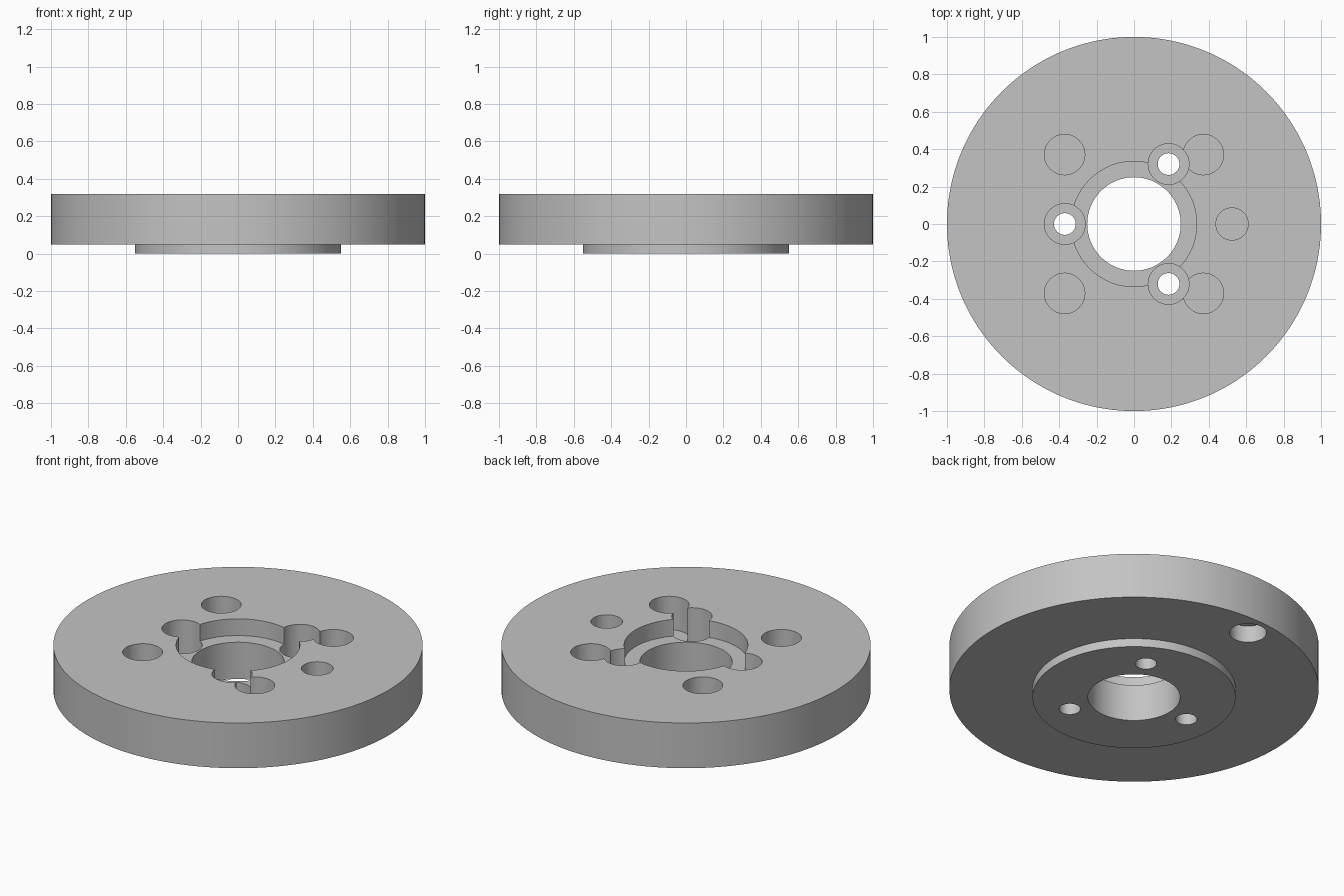
import bpy
import bmesh
from math import cos, sin, pi, radians
from mathutils import Vector

cube = bpy.data.objects.get("Cube")
if cube:
    bpy.data.objects.remove(cube, do_unlink=True)

TOP = 0.32
BELOW, ABOVE = -0.1, 0.5

grey = bpy.data.materials.new("plain_grey")
grey.use_nodes = True
colour = (0.55, 0.55, 0.55, 1)
grey.diffuse_color = colour
grey.node_tree.nodes["Principled BSDF"].inputs["Base Color"].default_value = colour


def lathe(name, profile, steps=160):
    """Spin a closed (radius, z) profile into a solid ring."""
    bm = bmesh.new()
    rings = [[bm.verts.new((r * cos(2 * pi * i / steps), r * sin(2 * pi * i / steps), z))
              for r, z in profile] for i in range(steps)]
    n = len(profile)
    for i in range(steps):
        a, b = rings[i], rings[(i + 1) % steps]
        for j in range(n):
            k = (j + 1) % n
            bm.faces.new((a[j], b[j], b[k], a[k]))
    bmesh.ops.recalc_face_normals(bm, faces=bm.faces)
    mesh = bpy.data.meshes.new(name)
    bm.to_mesh(mesh)
    bm.free()
    obj = bpy.data.objects.new(name, mesh)
    bpy.context.collection.objects.link(obj)
    mesh.materials.append(grey)
    return obj


def drill(body, x, y, radius, z0, z1):
    """Cut a round hole between two heights."""
    bpy.ops.mesh.primitive_cylinder_add(vertices=64, radius=radius, depth=z1 - z0,
                                        location=(x, y, (z0 + z1) / 2))
    cutter = bpy.context.object
    cutter.name = "hole_cutter"
    cutter.hide_render = True
    cutter.data.materials.append(grey)
    bpy.context.view_layer.objects.active = body
    mod = body.modifiers.new("hole", 'BOOLEAN')
    mod.operation = 'DIFFERENCE'
    mod.solver = 'EXACT'
    mod.object = cutter
    bpy.ops.object.modifier_apply(modifier=mod.name)
    bpy.data.objects.remove(cutter, do_unlink=True)


# Disc with a raised boss beneath and a stepped central bore
disc = lathe("flange_disc", [(0.25, 0), (0.55, 0), (0.55, 0.05), (1, 0.05),
                             (1, TOP), (0.335, TOP), (0.335, 0.22), (0.25, 0.22)])

# Three counterbored screw holes
for i in range(3):
    a = radians(60 + 120 * i)
    x, y = 0.37 * cos(a), 0.37 * sin(a)
    drill(disc, x, y, 0.109, 0.11, ABOVE)
    drill(disc, x, y, 0.058, BELOW, 0.2)

# Four blind holes in a square, and a smaller one to the side
for sx in (-1, 1):
    for sy in (-1, 1):
        drill(disc, sx * 0.371, sy * 0.371, 0.108, 0.12, ABOVE)
drill(disc, 0.524, 0, 0.086, 0.12, ABOVE)

# Shallow blind hole underneath, near the rim
drill(disc, -0.08, 0.865, 0.1, BELOW, 0.15)

# Smooth round walls, sharp rims
bpy.ops.object.select_all(action='DESELECT')
disc.select_set(True)
bpy.context.view_layer.objects.active = disc
bpy.ops.object.shade_smooth_by_angle(angle=radians(30))
